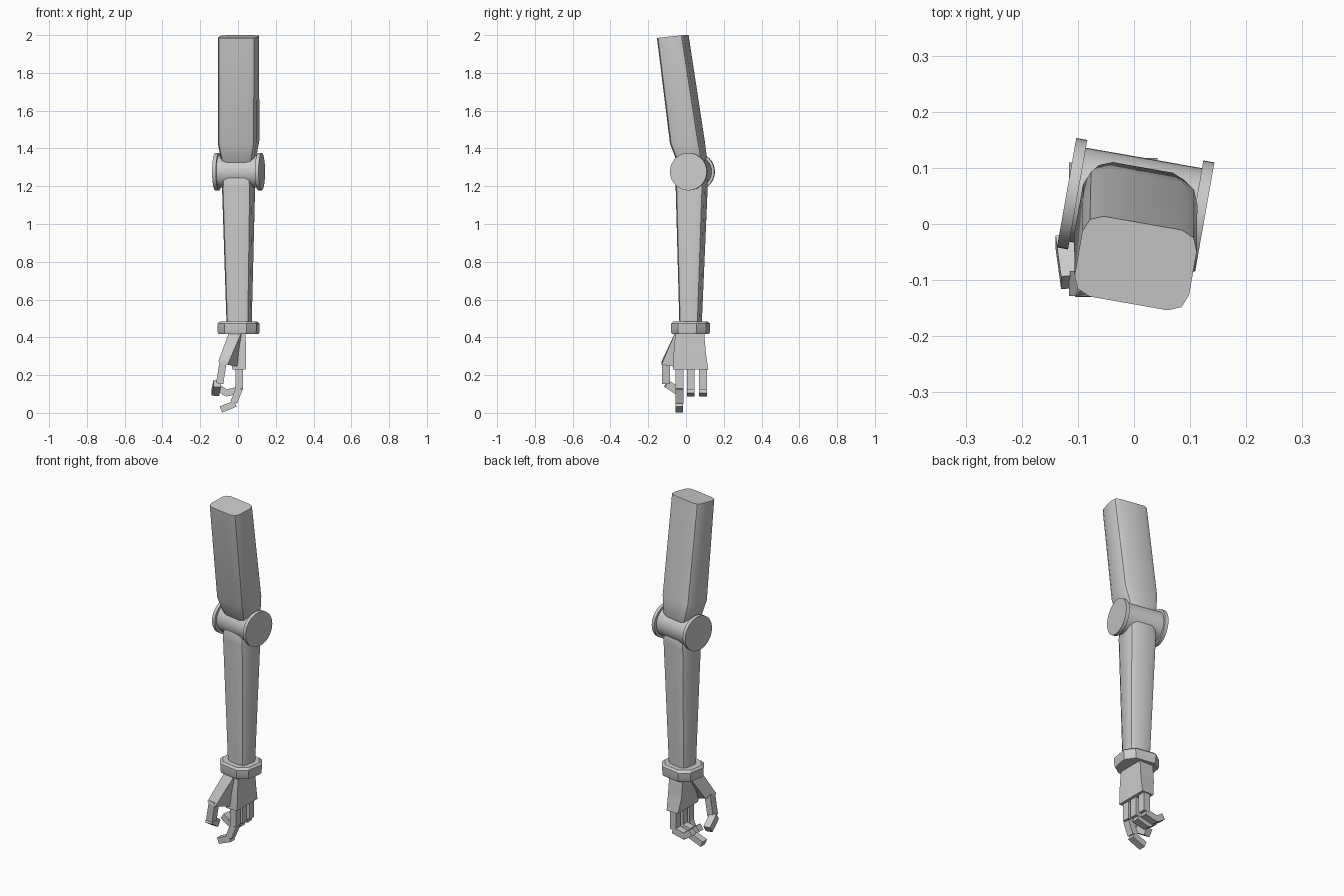
import bpy, bmesh, math
from mathutils import Vector, Matrix

if "Cube" in bpy.data.objects:
    bpy.data.objects.remove(bpy.data.objects["Cube"])

YAW = Matrix.Rotation(math.radians(-10), 3, 'Z')


def loft(name, rings, smooth=True):
    """Skin a list of equal-length point rings and cap both ends."""
    bm = bmesh.new()
    loops = [[bm.verts.new(p) for p in r] for r in rings]
    n = len(loops[0])
    for a, b in zip(loops, loops[1:]):
        for i in range(n):
            bm.faces.new((a[i], a[(i + 1) % n], b[(i + 1) % n], b[i]))
    bm.faces.new(loops[0])
    bm.faces.new(loops[-1])
    bmesh.ops.recalc_face_normals(bm, faces=bm.faces)
    me = bpy.data.meshes.new(name)
    bm.to_mesh(me)
    bm.free()
    ob = bpy.data.objects.new(name, me)
    bpy.context.collection.objects.link(ob)
    if smooth:
        bpy.context.view_layer.objects.active = ob
        ob.select_set(True)
        bpy.ops.object.shade_smooth_by_angle(angle=math.radians(30))
        ob.select_set(False)
    return ob


def ring(z, cy, w, d, c, steps=2, tilt=0, cx=0.003):
    """Rounded rectangle, turned with the arm and optionally tilted about x."""
    pts = []
    for k, (sx, sy) in enumerate(((1, 1), (-1, 1), (-1, -1), (1, -1))):
        for j in range(steps + 1):
            a = math.pi / 2 * (k + j / steps)
            p = Vector((sx * (w / 2 - c) + c * math.cos(a),
                        sy * (d / 2 - c) + c * math.sin(a), 0))
            p = Matrix.Rotation(math.radians(tilt), 3, 'X') @ p
            pts.append(YAW @ p + Vector((cx, cy, z)))
    return pts


def rect(z, x0, x1, y0, y1):
    return [(x0, y0, z), (x1, y0, z), (x1, y1, z), (x0, y1, z)]


def beam(name, p, q, width, thick):
    """Finger segment from p to q; width runs along y or x, thick across."""
    p, q = Vector(p), Vector(q)
    d = (q - p).normalized()
    s = Vector((0, 1, 0)) if abs(d.y) < 0.5 else Vector((1, 0, 0))
    s = (s - d * s.dot(d)).normalized()
    n = d.cross(s)
    corners = ((1, 1), (-1, 1), (-1, -1), (1, -1))
    loft(name, [[c + s * width / 2 * a + n * thick / 2 * b for a, b in corners]
                for c in (p, q)], False)


def disc(name, off, radius, depth):
    c = Vector((0.003, 0.034, 1.277))
    circle = [2 * math.pi * i / 40 for i in range(40)]
    loft(name, [[c + YAW @ Vector((x, radius * math.cos(a), radius * math.sin(a)))
                 for a in circle] for x in (off - depth / 2, off + depth / 2)])


# Upper arm, leaning back to the shoulder
loft("upper_arm", [
    ring(1.30, 0.030, 0.15, 0.10, 0.03),
    ring(1.345, 0.030, 0.175, 0.145, 0.033, tilt=7),
    ring(1.435, 0.007, 0.207, 0.163, 0.035, tilt=7),
    ring(1.992, -0.070, 0.207, 0.146, 0.033, tilt=6)])

# Elbow barrel with end discs
disc("elbow_barrel", 0, 0.085, 0.22)
for side, label in ((-1, "left"), (1, "right")):
    disc("elbow_disc_" + label, side * 0.115, 0.099, 0.02)

# Forearm, tapering to the wrist
loft("forearm", [
    ring(0.45, 0.024, 0.125, 0.107, 0.028, cx=0.006),
    ring(1.19, 0.030, 0.162, 0.155, 0.033),
    ring(1.235, 0.030, 0.155, 0.155, 0.033),
    ring(1.275, 0.030, 0.12, 0.13, 0.03)])

# Wrist cuff
loft("wrist_cuff", [
    ring(0.418, 0.024, 0.200, 0.180, 0.045, 1),
    ring(0.428, 0.024, 0.207, 0.188, 0.045, 1),
    ring(0.472, 0.024, 0.210, 0.190, 0.045, 1),
    ring(0.483, 0.024, 0.190, 0.170, 0.045, 1)])

# Palm and thumb base
loft("palm", [rect(0.44, -0.046, 0.040, -0.055, 0.095),
              rect(0.32, -0.045, 0.042, -0.065, 0.105),
              rect(0.23, -0.030, 0.042, -0.068, 0.118)], False)
loft("thumb_base", [
    rect(0.43, -0.046, 0.02, -0.055, 0.05),
    [(-0.105, -0.130, 0.272), (-0.055, -0.130, 0.255),
     (0.00, -0.062, 0.245), (-0.080, -0.065, 0.262)]], False)

# Three curled fingers
paths = {
    "index": (-0.035, [((0.007, 0.24), (0.007, 0.13)),
                       ((0.008, 0.13), (-0.022, 0.057)),
                       ((-0.014, 0.049), (-0.090, 0.018))]),
    "middle": (0.025, [((0.007, 0.24), (0.007, 0.125)),
                       ((0.010, 0.122), (-0.068, 0.104)),
                       ((-0.060, 0.104), (-0.106, 0.135))]),
    "outer": (0.090, [((0.007, 0.24), (0.007, 0.125)),
                      ((0.010, 0.122), (-0.068, 0.104)),
                      ((-0.060, 0.104), (-0.106, 0.135))])}
for name, (y, segs) in paths.items():
    for i, (a, b) in enumerate(segs):
        beam(f"{name}_finger_{i + 1}", (a[0], y, a[1]), (b[0], y, b[1]),
             0.042 - 0.001 * i, 0.039 - 0.002 * i)

# Thumb
beam("thumb_1", (-0.078, -0.106, 0.275), (-0.097, -0.106, 0.155), 0.044, 0.038)
beam("thumb_2", (-0.110, -0.103, 0.155), (-0.120, -0.030, 0.108), 0.040, 0.042)
